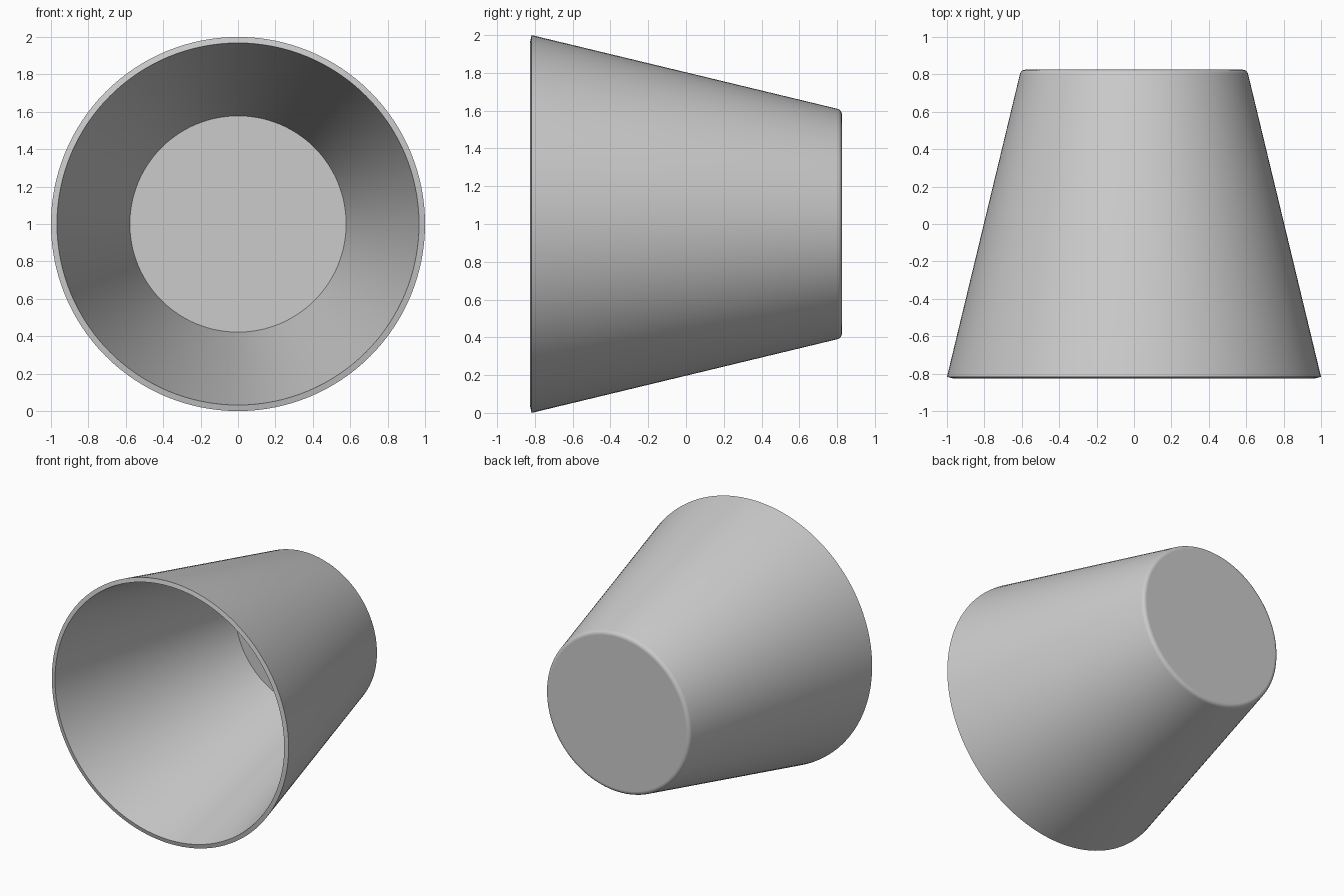
import bpy
import bmesh
from math import cos, sin, atan2, pi, radians
from mathutils import Vector

cube = bpy.data.objects.get("Cube")
if cube:
    bpy.data.objects.remove(cube, do_unlink=True)

SEGMENTS = 128
HALF = 0.825          # half of the depth along y
WALL = 0.033          # wall thickness
ROUND = 0.03          # radius of the rounded base corner
CENTRE = Vector((0, 0, 1))

# Outer wall as (radius, y): rim edge and the sharp base corner
tilt = atan2(0.241, 1)
rim_outer = Vector((1.0, -HALF + WALL * sin(tilt)))
slope = 0.241
corner_r = rim_outer.x - slope * (HALF - rim_outer.y)

# Rounded base corner, from the flat base to the wall
turn = pi / 2 - tilt
arc_y = HALF - ROUND
arc_r = rim_outer.x - slope * (arc_y - rim_outer.y) - ROUND / cos(tilt)
profile = []
STEPS = 5
for i in range(STEPS + 1):
    a = pi / 2 - turn * i / STEPS
    profile.append((arc_r + ROUND * cos(a), arc_y + ROUND * sin(a)))

# Rim cut square to the wall, then the inner wall down to the floor
rim_inner = rim_outer - WALL * Vector((cos(tilt), sin(tilt)))
floor_y = HALF - WALL
floor_r = rim_inner.x - slope * (floor_y - rim_inner.y)
profile += [tuple(rim_outer), tuple(rim_inner), (floor_r, floor_y)]

# Spin the profile around the y axis and close the base and floor
bm = bmesh.new()
verts = [bm.verts.new(CENTRE + Vector((r, y, 0))) for r, y in profile]
edges = [bm.edges.new(pair) for pair in zip(verts, verts[1:])]
bmesh.ops.spin(bm, geom=verts + edges, cent=CENTRE, axis=(0, 1, 0),
               angle=2 * pi, steps=SEGMENTS, use_merge=True)
bmesh.ops.remove_doubles(bm, verts=bm.verts, dist=0.0001)
bmesh.ops.holes_fill(bm, edges=[e for e in bm.edges if e.is_boundary], sides=0)
bmesh.ops.recalc_face_normals(bm, faces=bm.faces)

# Smooth walls, flat discs, crisp rim
for face in bm.faces:
    face.smooth = len(face.verts) == 4
for edge in bm.edges:
    flat_side = any(not f.smooth for f in edge.link_faces)
    edge.smooth = not flat_side and edge.calc_face_angle(0) < radians(30)

mesh = bpy.data.meshes.new("cup")
bm.to_mesh(mesh)
bm.free()
cup = bpy.data.objects.new("cup", mesh)
bpy.context.collection.objects.link(cup)
